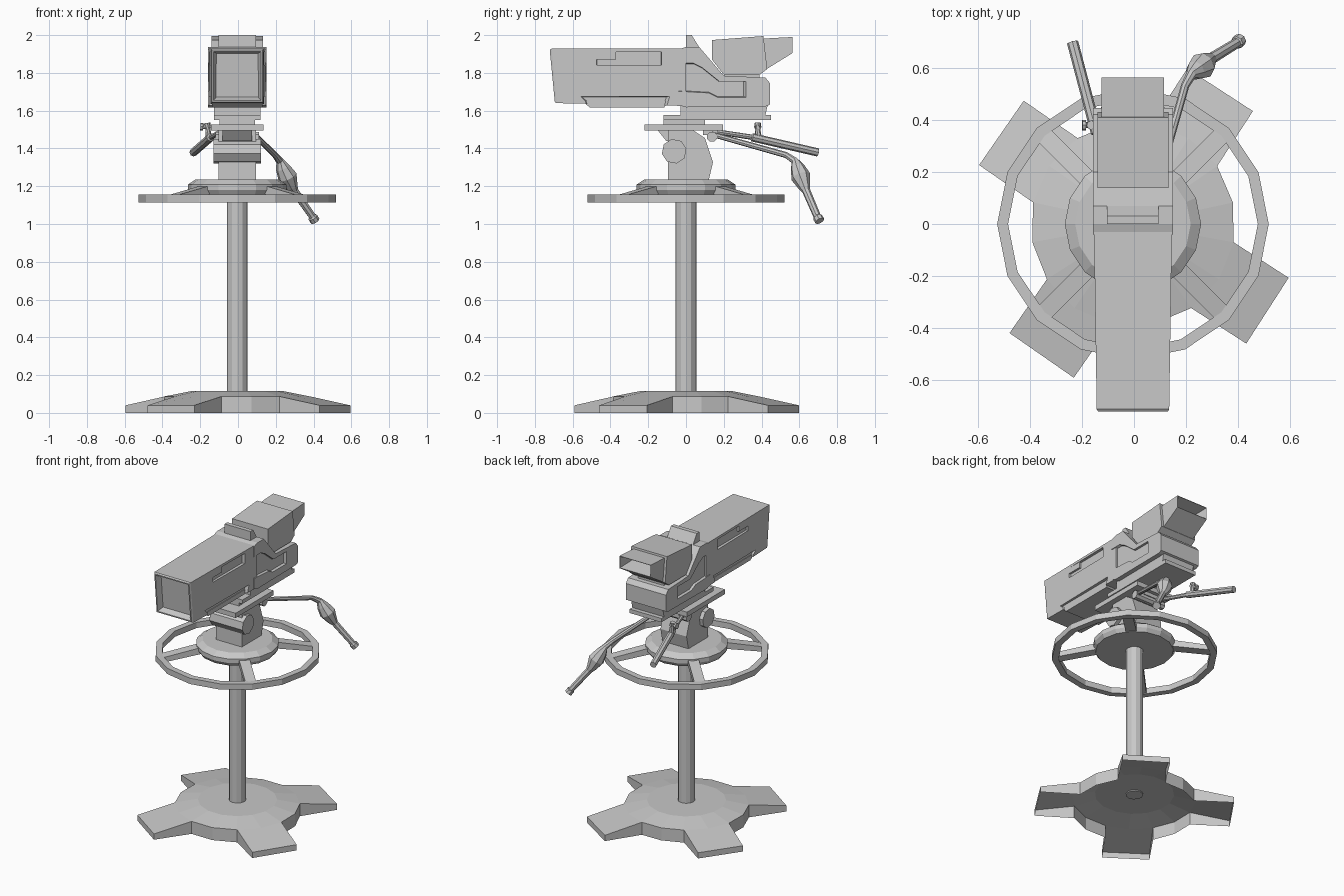
import bpy, bmesh
from math import pi, cos, sin, radians
from mathutils import Matrix, Vector

if "Cube" in bpy.data.objects:
    bpy.data.objects.remove(bpy.data.objects["Cube"], do_unlink=True)

CX = -0.004  # the whole stand sits slightly off centre
grey = bpy.data.materials.new("plain grey")
grey.use_nodes = True
grey.diffuse_color = (0.58, 0.58, 0.58, 1)
grey.node_tree.nodes["Principled BSDF"].inputs["Base Color"].default_value = (0.58, 0.58, 0.58, 1)


def finish(name, bm, matrix=None):
    bmesh.ops.recalc_face_normals(bm, faces=bm.faces)
    if matrix:
        bm.transform(matrix)
    bm.transform(Matrix.Translation((CX, 0, 0)))
    mesh = bpy.data.meshes.new(name)
    bm.to_mesh(mesh)
    bm.free()
    mesh.materials.append(grey)
    ob = bpy.data.objects.new(name, mesh)
    bpy.context.collection.objects.link(ob)
    return ob


def loft(bm, a, b):
    """Closed solid between two matching loops of points."""
    va, vb = ([bm.verts.new(p) for p in loop] for loop in (a, b))
    bm.faces.new(va)
    bm.faces.new(vb[::-1])
    for i in range(len(va)):
        j = (i + 1) % len(va)
        bm.faces.new((va[i], va[j], vb[j], vb[i]))


def prism(name, pts, width, matrix=None, inset=None):
    """Side profile (y, z) widened across x; inset = (direction, steps)."""
    w = width if callable(width) else lambda y: width
    bm = bmesh.new()
    loft(bm, [(-w(y), y, z) for y, z in pts], [(w(y), y, z) for y, z in pts])
    bmesh.ops.recalc_face_normals(bm, faces=bm.faces)
    if inset:
        face = max(bm.faces, key=lambda f: f.normal.y * inset[0])
        for thick, depth in inset[1]:
            bmesh.ops.inset_region(bm, faces=[face], thickness=thick, depth=depth)
    return finish(name, bm, matrix)


def box(name, y0, y1, z0, z1, width):
    return prism(name, [(y0, z0), (y1, z0), (y1, z1), (y0, z1)], width)


def lathe(name, profile, n, turn=0.0, matrix=None):
    """Closed (radius, z) profile swept around z."""
    bm = bmesh.new()
    rows = []
    for r, z in profile:
        if r == 0:
            rows.append([bm.verts.new((0, 0, z))] * n)
        else:
            rows.append([bm.verts.new((r * cos(2 * pi * (i + turn) / n),
                                       r * sin(2 * pi * (i + turn) / n), z)) for i in range(n)])
    for k, row in enumerate(rows):
        nxt = rows[(k + 1) % len(rows)]
        for i in range(n):
            j = (i + 1) % n
            loop = list(dict.fromkeys((row[i], row[j], nxt[j], nxt[i])))
            if len(loop) > 2:
                bm.faces.new(loop)
    return finish(name, bm, matrix)


def rod(name, rings, n=8):
    """Faceted rod through (x, y, z, radius) stations."""
    bm = bmesh.new()
    pts = [Vector(p[:3]) for p in rings]
    loops = []
    for k, p in enumerate(pts):
        d = pts[min(k + 1, len(pts) - 1)] - pts[max(k - 1, 0)]
        side = d.cross(Vector((0, 0, 1))).normalized()
        up = side.cross(d).normalized()
        loops.append([bm.verts.new(p + rings[k][3] * (side * cos(2 * pi * i / n) + up * sin(2 * pi * i / n)))
                      for i in range(n)])
    for a, b in zip(loops, loops[1:]):
        for i in range(n):
            bm.faces.new((a[i], a[(i + 1) % n], b[(i + 1) % n], b[i]))
    bm.faces.new(loops[0])
    bm.faces.new(loops[-1])
    return finish(name, bm)


def carve(target, pts, x_in, x_out, shrink):
    """Cut a bevelled recess with a (y, z) outline into both sides."""
    cy = sum(p[0] for p in pts) / len(pts)
    cz = sum(p[1] for p in pts) / len(pts)
    small = [(cy + (y - cy) * shrink, cz + (z - cz) * shrink) for y, z in pts]
    for s in (-1, 1):
        bm = bmesh.new()
        loft(bm, [(s * x_in, y, z) for y, z in small], [(s * x_out, y, z) for y, z in pts])
        cutter = finish("recess_cutter", bm)
        cutter.hide_render = True
        mod = target.modifiers.new("recess", 'BOOLEAN')
        mod.operation, mod.solver, mod.object = 'DIFFERENCE', 'EXACT', cutter
        bpy.context.view_layer.objects.active = target
        bpy.ops.object.modifier_apply(modifier=mod.name)
        bpy.data.objects.remove(cutter, do_unlink=True)


def floor_base(feet, rim=0.393, reach=0.615):
    """Hollow shell: sixteen-sided shallow cone with a foot on every fourth pair of sides."""
    bm = bmesh.new()

    def ring_point(angle, r, z):
        return bm.verts.new((r * cos(radians(angle)), r * sin(radians(angle)), z))

    inner, edge, outline = [], [], []
    for k, a in enumerate(feet):
        gap = (a + 22.5 + feet[(k + 1) % 4] + 360 * (k == 3) - 22.5) / 2
        angles = (a - 22.5, a, a + 22.5, gap)
        inner += [ring_point(b, 0.25, 0.115) for b in angles]
        rims = [ring_point(b, rim, 0.087) for b in angles]
        edge += rims
        out = Vector((cos(radians(a)), sin(radians(a)), 0))
        across = Vector((-out.y, out.x, 0)) * rim * sin(radians(22.5))
        tips = [bm.verts.new(out * reach + s * across + Vector((0, 0, 0.04))) for s in (-1, 1)]
        bm.faces.new((rims[0], tips[0], tips[1], rims[2], rims[1]))
        outline += [rims[0], tips[0], tips[1], rims[2], rims[3]]
    bm.faces.new(inner)
    for i in range(16):
        j = (i + 1) % 16
        bm.faces.new((inner[i], edge[i], edge[j], inner[j]))
    ground = [bm.verts.new((v.co.x, v.co.y, 0)) for v in outline]
    for i in range(len(outline)):
        j = (i + 1) % len(outline)
        bm.faces.new((outline[i], ground[i], ground[j], outline[j]))
    return finish("floor_base", bm)


def radial(angle):
    return Matrix.Rotation(radians(angle - 90), 4, 'Z')


# Floor base and column
floor_base((57, 145.3, 235.2, 327.2))
lathe("column", [(0, 0.108), (0.055, 0.108), (0.055, 1.18), (0, 1.18)], 12)

# Steering wheel
lathe("wheel_rim", [(0.48, 1.115), (0.522, 1.115), (0.522, 1.155), (0.48, 1.155)], 16)
lathe("wheel_hub", [(0, 1.155), (0.245, 1.155), (0.262, 1.18), (0.262, 1.208), (0.222, 1.235), (0, 1.235)], 16)
for i in range(4):
    prism(f"wheel_spoke_{i + 1}", [(0.23, 1.16), (0.485, 1.118), (0.485, 1.152), (0.23, 1.205)],
          0.034, radial(45 + 90 * i))

# Tilting head
prism("head_block", [(-0.095, 1.23), (0.12, 1.23), (0.143, 1.328), (0.1, 1.455), (0.04, 1.495), (-0.095, 1.495)], 0.1)
prism("head_bracket", [(-0.15, 1.497), (0.02, 1.497), (0, 1.44), (-0.105, 1.44)], 0.078)
across = Matrix.Rotation(pi / 2, 4, 'Y')
lathe("tilt_axle", [(0, -0.126), (0.066, -0.126), (0.066, 0.126), (0, 0.126)], 8, 0.25,
      Matrix.Translation((0, -0.063, 1.385)) @ across)
lathe("handle_crossbar", [(0, -0.115), (0.028, -0.115), (0.028, 0.115), (0, 0.115)], 8, 0.5,
      Matrix.Translation((0, 0.138, 1.462)) @ across)
box("crossbar_mount", 0.09, 0.17, 1.47, 1.5, 0.06)
box("mount_plate", -0.22, 0.195, 1.495, 1.528, 0.14)
box("mount_riser", -0.12, 0.1, 1.525, 1.555, 0.095)
box("sliding_plate", -0.12, 0.45, 1.55, 1.577, 0.122)
prism("body_underside", [(-0.03, 1.575), (0.42, 1.575), (0.435, 1.64), (-0.03, 1.64)], 0.122)

# Front housing: tapered box with framed, sunken window, side slots and lower pockets
front = prism("front_housing", [(-0.712, 1.928), (-0.684, 1.64), (0, 1.625), (0, 1.928)],
              lambda y: 0.15 + 0.015 * y, inset=(-1, [(0.008, 0.01), (0.012, 0), (0.014, -0.03), (0.006, -0.01)]))
carve(front, [(-0.476, 1.84), (-0.127, 1.84), (-0.127, 1.912), (-0.476, 1.912)], 0.128, 0.17, 0.97)
carve(front, [(-0.57, 1.678), (-0.545, 1.655), (-0.51, 1.55), (-0.115, 1.55), (-0.075, 1.678)], 0.13, 0.16, 0.9)
box("side_slot_block", -0.474, -0.37, 1.872, 1.912, 0.142)
prism("lower_skirt", [(-0.55, 1.65), (-0.51, 1.618), (-0.115, 1.618), (-0.09, 1.65)], 0.134)

# Rear body with swept recess on both sides
rear = prism("rear_body", [(-0.04, 1.925), (0, 1.937), (0.07, 1.937), (0.2, 1.785), (0.42, 1.775),
                           (0.445, 1.745), (0.445, 1.632), (0.42, 1.622), (0, 1.618), (-0.04, 1.63)], 0.154)
carve(rear, [(-0.06, 1.86), (0.03, 1.86), (0.08, 1.835), (0.18, 1.755), (0.33, 1.755),
             (0.33, 1.665), (0.17, 1.665), (0.12, 1.69), (-0.06, 1.7)], 0.138, 0.17, 0.88)
prism("top_ridge", [(0, 1.92), (0, 2.0), (0.03, 2.0), (0.08, 1.92)], 0.099)

# Viewfinder with open hood
prism("viewfinder", [(0.138, 1.974), (0.41, 1.995), (0.43, 1.82), (0.39, 1.79), (0.2, 1.79), (0.138, 1.87)], 0.137)
box("viewfinder_neck", 0.2, 0.39, 1.77, 1.8, 0.1)
prism("viewfinder_hood", [(0.38, 1.98), (0.564, 1.99), (0.564, 1.905), (0.43, 1.822), (0.38, 1.822)], 0.12,
      inset=(1, [(0.004, 0), (0.024, -0.11)]))

# Pan handles
rod("left_pan_handle", [(0.09, 0.138, 1.475, 0.014), (0.2, 0.53, 1.365, 0.016), (0.224, 0.575, 1.335, 0.02),
                        (0.24, 0.59, 1.3, 0.038), (0.266, 0.608, 1.25, 0.052), (0.29, 0.628, 1.195, 0.032),
                        (0.303, 0.637, 1.175, 0.022), (0.398, 0.695, 1.04, 0.02),
                        (0.4, 0.697, 1.036, 0.026), (0.412, 0.708, 1.016, 0.026)])
rod("right_pan_handle", [(-0.085, 0.15, 1.49, 0.013), (-0.138, 0.345, 1.46, 0.014),
                         (-0.14, 0.35, 1.459, 0.022), (-0.232, 0.698, 1.379, 0.022)])
rod("handle_clamp", [(-0.15, 0.385, 1.44, 0.02), (-0.155, 0.38, 1.5, 0.014), (-0.16, 0.38, 1.535, 0.018)])
rod("clamp_knob", [(-0.14, 0.38, 1.512, 0.01), (-0.18, 0.38, 1.515, 0.012),
                   (-0.181, 0.38, 1.515, 0.02), (-0.195, 0.38, 1.516, 0.02)])
